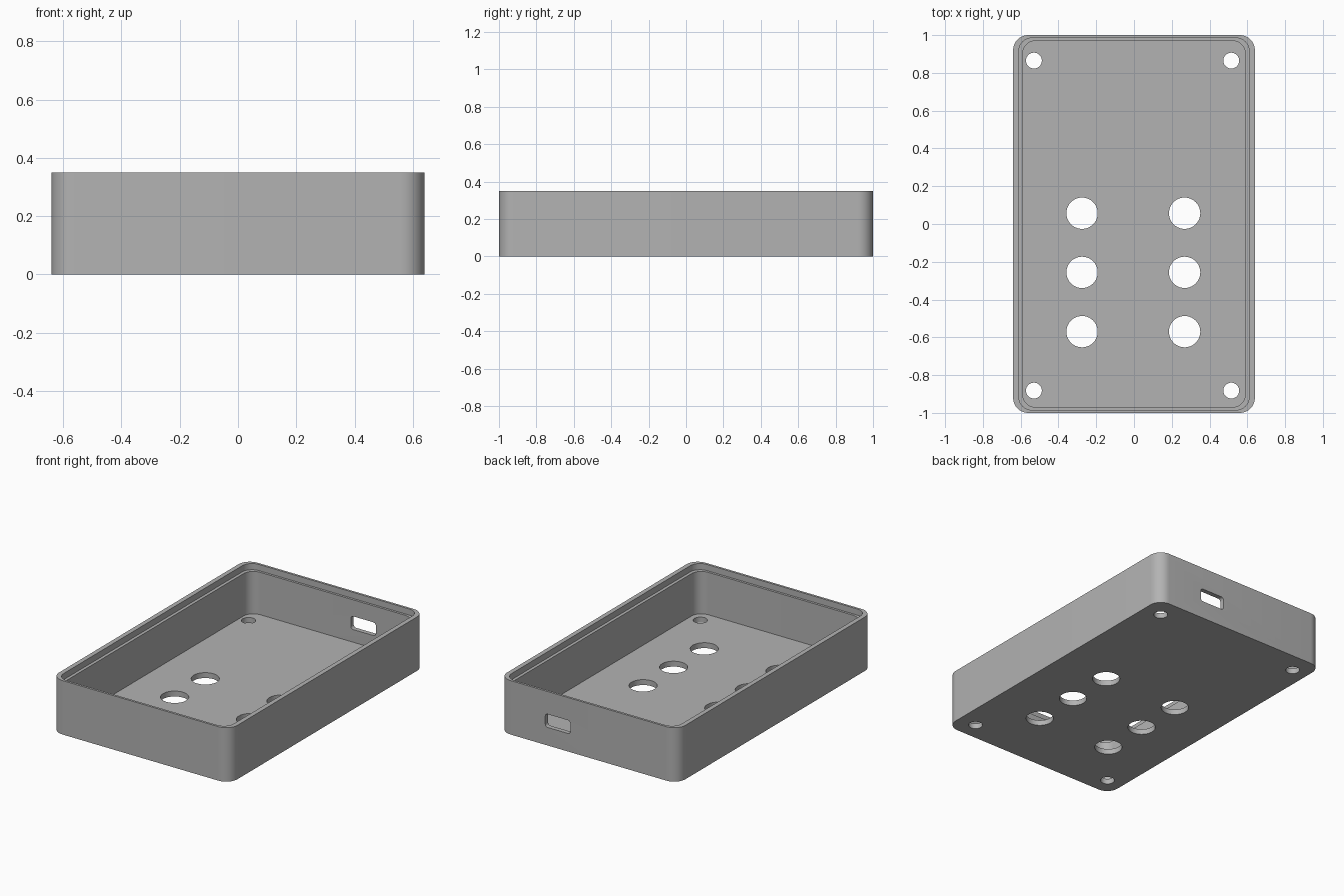
import bpy
import math

if "Cube" in bpy.data.objects:
    bpy.data.objects.remove(bpy.data.objects["Cube"], do_unlink=True)

grey = bpy.data.materials.new("plain grey")
grey.use_nodes = True
COLOUR = (0.45, 0.45, 0.45, 1)
grey.diffuse_color = COLOUR
grey.node_tree.nodes["Principled BSDF"].inputs["Base Color"].default_value = COLOUR

HALF_X, HALF_Y, HEIGHT, FLOOR = 0.64, 1.0, 0.35, 0.035


def prism(name, outline, z0, z1):
    """Extrude a closed outline between two heights."""
    n = len(outline)
    verts = [(x, y, z) for z in (z0, z1) for x, y in outline]
    faces = [tuple(reversed(range(n))), tuple(range(n, 2 * n))]
    faces += [(i, (i + 1) % n, n + (i + 1) % n, n + i) for i in range(n)]
    mesh = bpy.data.meshes.new(name)
    mesh.from_pydata(verts, [], faces)
    mesh.materials.append(grey)
    obj = bpy.data.objects.new(name, mesh)
    bpy.context.collection.objects.link(obj)
    return obj


def rounded(hx, hy, r, steps=10):
    """Counter-clockwise rounded rectangle."""
    pts = []
    for k, (sx, sy) in enumerate(((1, 1), (-1, 1), (-1, -1), (1, -1))):
        for i in range(steps + 1):
            a = math.pi / 2 * (k + i / steps)
            pts.append((sx * (hx - r) + r * math.cos(a),
                        sy * (hy - r) + r * math.sin(a)))
    return pts


def circle(cx, cy, r, steps=40):
    return [(cx + r * math.cos(math.tau * i / steps),
             cy + r * math.sin(math.tau * i / steps)) for i in range(steps)]


def cut(target, cutter):
    """Subtract the cutter, then discard it."""
    cutter.hide_render = True
    mod = target.modifiers.new("cut", "BOOLEAN")
    mod.operation = "DIFFERENCE"
    mod.solver = "EXACT"
    mod.object = cutter
    bpy.ops.object.select_all(action="DESELECT")
    bpy.context.view_layer.objects.active = target
    target.select_set(True)
    bpy.ops.object.modifier_apply(modifier=mod.name)
    bpy.data.objects.remove(cutter, do_unlink=True)


# Open tray with rounded vertical corners
case = prism("enclosure_tray", rounded(HALF_X, HALF_Y, 0.08), 0, HEIGHT)

# Main cavity, and the wider recess that leaves a lid ledge below the rim
cut(case, prism("cavity", rounded(HALF_X - 0.05, HALF_Y - 0.03, 0.07), FLOOR, 1))
cut(case, prism("lid_recess", rounded(HALF_X - 0.03, HALF_Y - 0.015, 0.07), 0.31, 1))

# Two columns of control holes
for x in (-0.275, 0.268):
    for y in (0.057, -0.256, -0.57):
        cut(case, prism("control_hole", circle(x, y, 0.083), -0.1, 0.1))

# Screw holes at the corners
for x in (-0.53, 0.515):
    for y in (0.865, -0.882):
        cut(case, prism("screw_hole", circle(x, y, 0.042), -0.1, 0.1))

# Rounded cable port through the back wall
port = prism("cable_port", rounded(0.09, 0.043, 0.018, 5), -0.1, 0.1)
port.rotation_euler.x = math.pi / 2
port.location = (0.22, HALF_Y, 0.16)
bpy.context.view_layer.update()
cut(case, port)

# Smooth the rounded corners and keep the rims crisp
bpy.ops.object.shade_smooth_by_angle(angle=math.radians(30))
